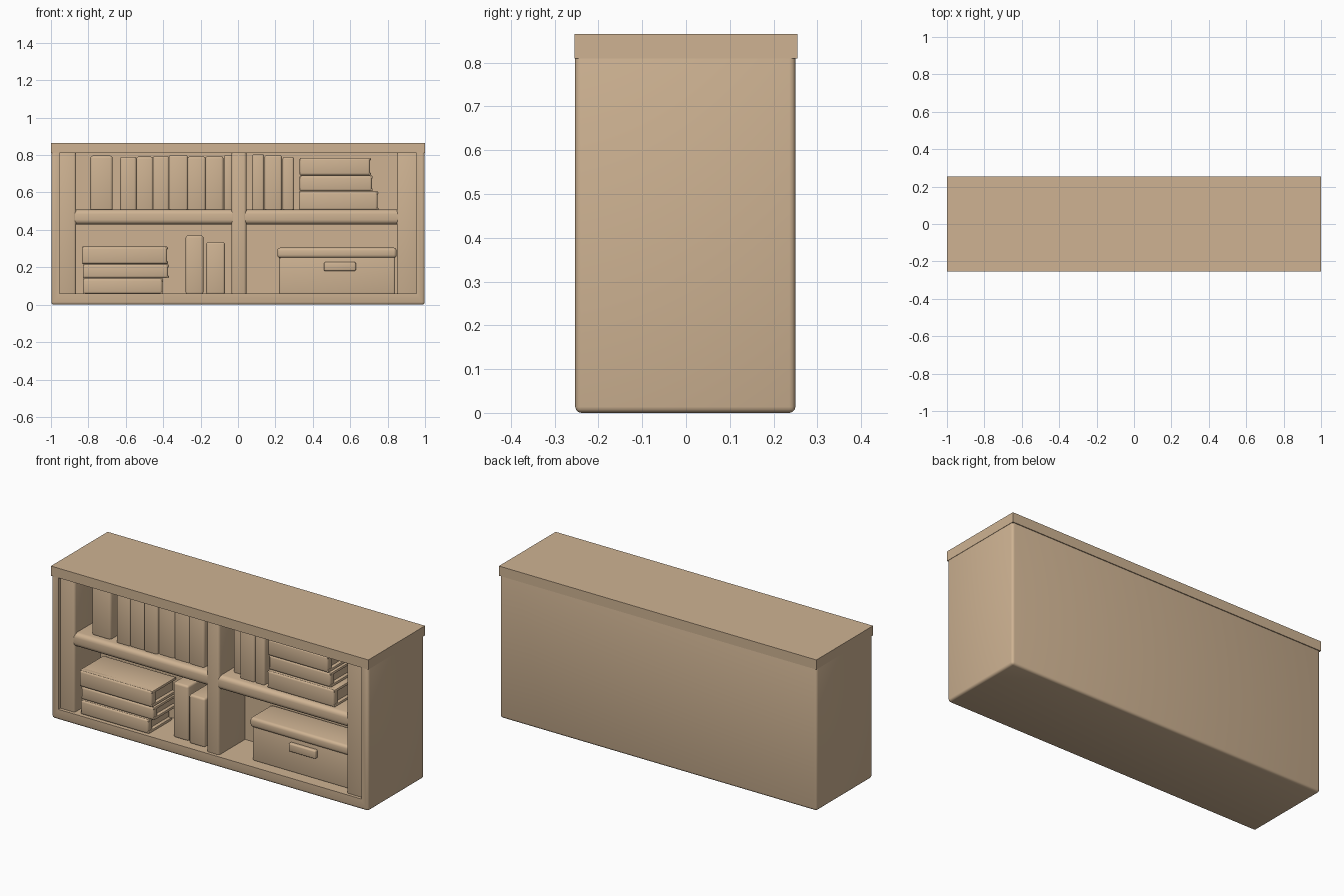
import bpy, random

if "Cube" in bpy.data.objects:
    bpy.data.objects.remove(bpy.data.objects["Cube"])
random.seed(4)

wood = bpy.data.materials.new("tan")
wood.diffuse_color = (0.62, 0.45, 0.29, 1)
wood.use_nodes = True
wood.node_tree.nodes["Principled BSDF"].inputs["Base Color"].default_value = wood.diffuse_color


def box(name, x, y, z, bevel=0.0, seg=3):
    """Bevelled box from (min, max) pairs on each axis."""
    bpy.ops.mesh.primitive_cube_add(size=1)
    o = bpy.context.object
    o.name = name
    o.location = [(a + b) / 2 for a, b in (x, y, z)]
    o.scale = [b - a for a, b in (x, y, z)]
    bpy.ops.object.transform_apply(location=True, rotation=False, scale=True)
    o.data.materials.append(wood)
    if bevel:
        m = o.modifiers.new("bevel", 'BEVEL')
        m.width, m.segments = bevel, seg
        bpy.ops.object.modifier_apply(modifier="bevel")
        bpy.ops.object.shade_smooth_by_angle(angle=0.6)
    return o


def flat_book(name, x, z, y):
    """Lying book: spine to the front, pages set in at the sides."""
    t = 0.016
    box(name + "_bottom_cover", x, y, (z[0], z[0] + t), 0.005, 2)
    box(name + "_top_cover", x, y, (z[1] - t, z[1]), 0.005, 2)
    box(name + "_pages", (x[0] + 0.012, x[1] - 0.02), (y[0] + 0.03, y[1]),
        (z[0] + t / 2, z[1] - t / 2))
    box(name + "_spine", (x[0], x[1] - 0.004), (y[0] - 0.004, y[0] + 0.04), z, 0.012)


# cabinet body, hollowed from the front
BACK = 0.0
body = box("cabinet_body", (-0.998, 0.998), (-0.253, 0.25), (0, 0.84), 0.014)
cut = box("cavity_cutter", (-0.955, 0.955), (-0.4, BACK), (0.06, 0.825))
cut.hide_render = True
m = body.modifiers.new("cavity", 'BOOLEAN')
m.operation, m.object, m.solver = 'DIFFERENCE', cut, 'EXACT'
bpy.context.view_layer.objects.active = body
bpy.ops.object.modifier_apply(modifier="cavity")
bpy.data.objects.remove(cut)
bpy.ops.object.select_all(action='DESELECT')
body.select_set(True)
bpy.ops.object.shade_smooth_by_angle(angle=0.6)

# top slab
box("top_slab", (-1, 1), (-0.255, 0.255), (0.81, 0.865))

# inner frame: side strips, divider and rounded shelf
F = -0.235
box("left_strip", (-0.97, -0.865), (F, BACK + 0.02), (0.045, 0.83), 0.014)
box("right_strip", (0.85, 0.97), (F, BACK + 0.02), (0.045, 0.83), 0.01)
box("centre_divider", (-0.035, 0.045), (F, BACK + 0.02), (0.045, 0.83), 0.014)
box("middle_shelf", (-0.9, 0.9), (F + 0.002, BACK + 0.02), (0.43, 0.508), 0.024, 4)

# upper left books
box("upright_book", (-0.79, -0.67), (-0.19, BACK + 0.01), (0.5, 0.797), 0.014)
edges = [-0.63, -0.545, -0.455, -0.37, -0.27, -0.175, -0.08]
for i, (a, b) in enumerate(zip(edges, edges[1:])):
    f = -0.195 + random.uniform(-0.006, 0.006)
    box(f"row_book_{i}", (a, b + 0.002), (f, BACK + 0.01),
        (0.5, 0.795 + random.uniform(-0.006, 0.008)), 0.012)
box("row_end_book", (-0.075, -0.03), (-0.13, BACK + 0.01), (0.5, 0.8), 0.01)

# upper right books
for i, (a, b, f, h) in enumerate([(0.075, 0.14, -0.15, 0.805), (0.142, 0.235, -0.19, 0.8),
                                  (0.238, 0.3, -0.19, 0.79)]):
    box(f"right_book_{i}", (a, b), (f, BACK + 0.01), (0.5, h), 0.012)
flat_book("stack_book_low", (0.325, 0.75), (0.505, 0.605), (-0.2, BACK + 0.01))
flat_book("stack_book_mid", (0.33, 0.72), (0.607, 0.69), (-0.19, BACK + 0.01))
flat_book("stack_book_top", (0.33, 0.71), (0.692, 0.785), (-0.2, BACK + 0.01))

# lower left books
flat_book("lower_book_0", (-0.83, -0.4), (0.058, 0.14), (-0.23, -0.02))
flat_book("lower_book_1", (-0.83, -0.37), (0.142, 0.215), (-0.225, -0.02))
flat_book("lower_book_2", (-0.835, -0.375), (0.218, 0.31), (-0.235, -0.02))
box("slim_book_0", (-0.28, -0.185), (-0.185, -0.02), (0.055, 0.37), 0.012)
box("slim_book_1", (-0.17, -0.07), (-0.2, -0.03), (0.055, 0.335), 0.012)

# storage box with lid and handle
box("storage_box", (0.22, 0.84), (-0.185, BACK), (0.055, 0.27), 0.01)
box("storage_lid", (0.21, 0.848), (-0.197, BACK), (0.25, 0.305), 0.016)
box("storage_handle", (0.46, 0.63), (-0.205, -0.17), (0.18, 0.228), 0.008)
